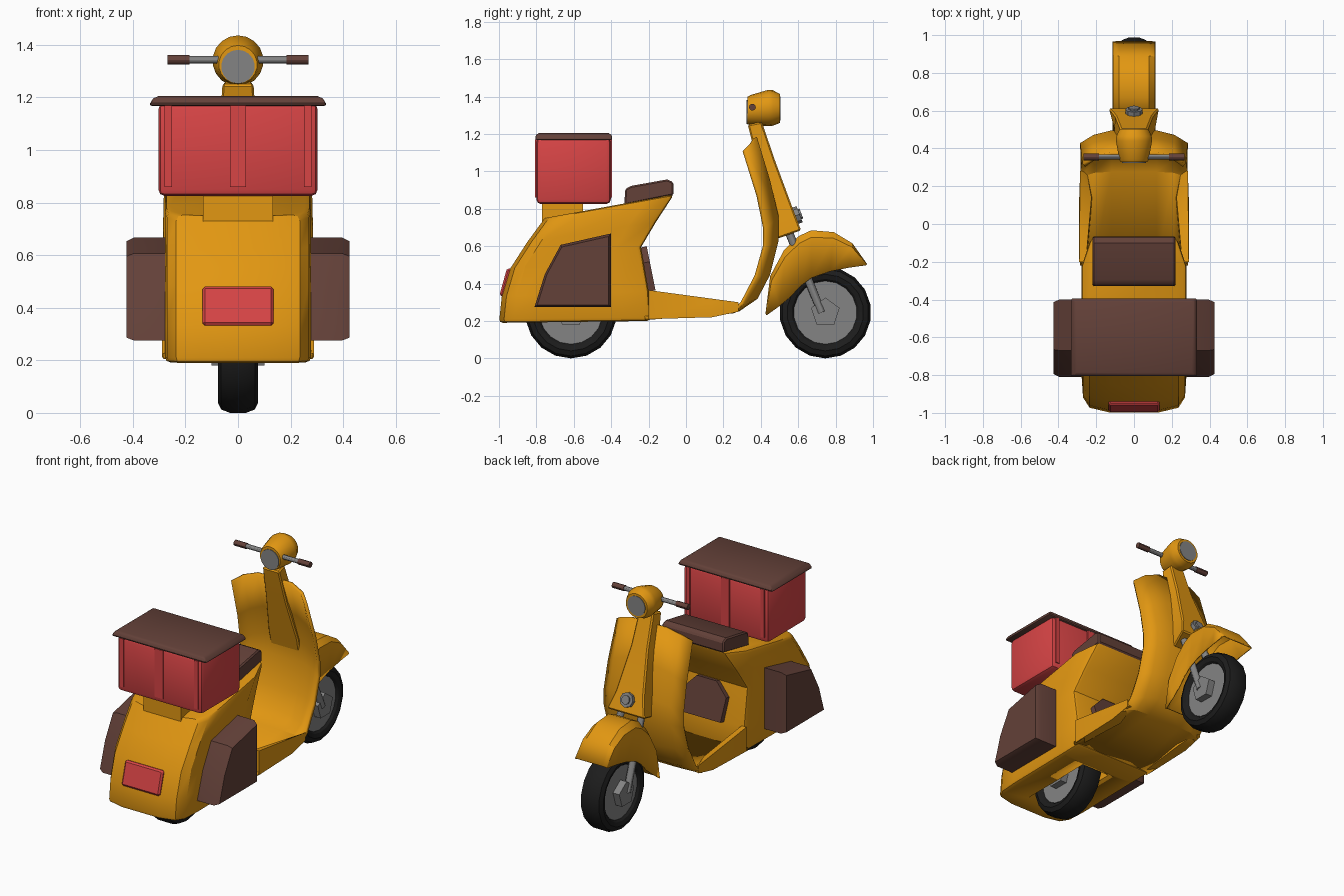
import bpy, bmesh, math
from mathutils import Vector as V

if "Cube" in bpy.data.objects:
    bpy.data.objects.remove(bpy.data.objects["Cube"])


def mat(name, col):
    m = bpy.data.materials.new(name)
    m.diffuse_color = (*col, 1)
    m.use_nodes = True
    m.node_tree.nodes["Principled BSDF"].inputs["Base Color"].default_value = m.diffuse_color
    return m


ORANGE = mat("orange paint", (0.76, 0.31, 0.006))
RED = mat("red plastic", (0.68, 0.058, 0.06))
BROWN = mat("brown leather", (0.125, 0.052, 0.04))
GREY = mat("grey metal", (0.23, 0.23, 0.23))
BLACK = mat("black rubber", (0.012, 0.012, 0.012))


def apply(ob, kind, **kw):
    bpy.context.view_layer.objects.active = ob
    m = ob.modifiers.new(kind, kind)
    for k, v in kw.items():
        setattr(m, k, v)
    bpy.ops.object.modifier_apply(modifier=m.name)


def finish(name, bm, m, bevel=0, seg=2, angle=40):
    bmesh.ops.recalc_face_normals(bm, faces=bm.faces)
    me = bpy.data.meshes.new(name)
    bm.to_mesh(me)
    bm.free()
    me.materials.append(m)
    ob = bpy.data.objects.new(name, me)
    bpy.context.collection.objects.link(ob)
    bpy.ops.object.select_all(action='DESELECT')
    ob.select_set(True)
    bpy.context.view_layer.objects.active = ob
    if bevel:
        apply(ob, 'BEVEL', width=bevel, segments=seg, limit_method='ANGLE',
              angle_limit=math.radians(angle))
    bpy.ops.object.shade_smooth_by_angle(angle=math.radians(30))
    return ob


def loft(name, rings, m, closed=True, caps=True, **kw):
    """Skin a list of equal-length point rings."""
    bm = bmesh.new()
    rows = [[bm.verts.new(p) for p in r] for r in rings]
    n = len(rows[0])
    for a, b in zip(rows, rows[1:]):
        for i in range(n if closed else n - 1):
            j = (i + 1) % n
            bm.faces.new((a[i], a[j], b[j], b[i]))
    if caps:
        bm.faces.new(rows[0])
        bm.faces.new(rows[-1])
    return finish(name, bm, m, **kw)


def circle(c, axis, r, n):
    c, a = V(c), V(axis).normalized()
    up = V((0, 0, 1)) if abs(a.z) < 0.95 else V((0, 1, 0))
    u = (up - a * up.dot(a)).normalized()
    v = a.cross(u)
    return [c + r * (math.cos(2 * math.pi * i / n) * u + math.sin(2 * math.pi * i / n) * v) for i in range(n)]


def rod(name, p, q, r, m, n=12, r2=None, **kw):
    d = V(q) - V(p)
    return loft(name, [circle(p, d, r, n), circle(q, d, r2 or r, n)], m, **kw)


def box(name, x, y, z, m, **kw):
    ring = lambda h: [(x[0], y[0], h), (x[1], y[0], h), (x[1], y[1], h), (x[0], y[1], h)]
    return loft(name, [ring(z[0]), ring(z[1])], m, **kw)


def prism(name, prof, x0, x1, m, **kw):
    return loft(name, [[(x, y, z) for y, z in prof] for x in (x0, x1)], m, **kw)


def mirrored(half):
    """Half outline on +x, from rear to front, closed with its mirror."""
    return half + [(-x, y, z) for x, y, z in reversed(half)]


# wheels
for label, yc in (("front", 0.745), ("rear", -0.615)):
    tread = [(-.05, .165), (-.068, .18), (-.077, .205), (-.064, .232), (-.03, .245)]
    tread += [(-x, r) for x, r in reversed(tread)]
    loft(label + "_tyre", [circle((x, yc, .245), (1, 0, 0), r, 18) for x, r in tread], BLACK, caps=False)
    rod(label + "_wheel_disc", (-.055, yc, .245), (.055, yc, .245), .178, GREY, n=18)
    rod(label + "_hub", (-.1, yc, .245), (.1, yc, .245), .08, GREY, n=5)

# rear body: horizontal outlines stacked upwards
rear = [(-1, .19), (-.985, .33), (-.94, .48), (-.85, .62), (-.755, .75)]
front = [(-.19, .2), (-.2, .36), (-.24, .595), (-.16, .73), (-.064, .877)]
rings = []
for (yr, zr), (yf, zf), wf in zip(rear, front, (.28, .275, .27, .25, .225)):
    zs = lambda y: zr + (zf - zr) * (y - yr) / (yf - yr)
    half = [(.13, yr), (.235, yr + .025), (.27, yr + .08), (.278, yr + .2), (.278, yf - .15), (wf, yf)]
    rings.append(mirrored([(x, y, zs(y)) for x, y in half]))
body = loft("rear_body", rings, ORANGE, bevel=.02, angle=50)
cutter = box("wheel_well_cutter", (-.1, .1), (-.87, -.36), (.1, .5), ORANGE)
apply(body, 'BOOLEAN', object=cutter, operation='DIFFERENCE', solver='EXACT')
bpy.data.objects.remove(cutter)

# leg shield and floor: one bent sheet, edges swept back
edge = [(.31, 1.11), (.385, .87), (.42, .70), (.42, .60), (.375, .44), (.30, .295), (.25, .25), (-.22, .215)]
mid = [(.37, 1.18), (.44, .95), (.485, .76), (.485, .63), (.44, .45), (.375, .325), (.28, .26), (-.22, .215)]
rows = []
for (ye, ze), (ym, zm), w in zip(edge, mid, (.265, .275, .28, .28, .28, .28, .285, .285)):
    h = [(w, ye, ze), (.21, (ye + ym) / 2 + .01, (ze + zm) / 2 + .005), (.12, ym, zm)]
    rows.append(h + [(-x, y, z) for x, y, z in reversed(h)])
shield = loft("leg_shield_and_floor", rows, ORANGE, closed=False, caps=False)
apply(shield, 'SOLIDIFY', thickness=.02, offset=0)

# raised sills along the floor
for s, side in ((1, "right"), (-1, "left")):
    bm = bmesh.new()
    for x, y, z in ((.29, -.2, .21), (.29, -.2, .365), (.255, -.2, .365), (.25, -.2, .21),
                    (.29, .14, .22), (.29, .14, .305), (.225, .14, .29), (.22, .14, .22),
                    (.285, .28, .25), (.285, .28, .3), (.25, .28, .26)):
        bm.verts.new((s * x, y, z))
    bmesh.ops.convex_hull(bm, input=bm.verts)
    finish(side + "_floor_sill", bm, ORANGE)

# brown panel on the front of the body
lo, hi = V((0, -.185, .36)), V((0, -.232, .595))
plate = [(-.13, 0), (.13, 0), (.15, .65), (.07, 1), (-.07, 1), (-.15, .65)]
loft("knee_panel", [[lo.lerp(hi, t) + V((x, d, d * .2)) for x, t in plate] for d in (-.03, .022)], BROWN)

# steering column cover
col = [(.33, 1.25, .06, .405, 1.265, .05), (.385, 1.03, .075, .475, 1.06, .06),
       (.455, .78, .105, .575, .79, .1), (.49, .64, .1, .615, .685, .135)]
loft("column_cover", [mirrored([(wb, yb, zb), (wf, yf, zf)]) for yb, zb, wb, yf, zf, wf in col],
     ORANGE, bevel=.008, seg=1)

# head with lamp and dial
loft("headlamp_shell", [circle((0, y, z), (0, 1, 0), r, 18) for y, z, r in
                        ((.328, 1.325, .073), (.345, 1.328, .08), (.44, 1.339, .097), (.465, 1.339, .095),
                         (.502, 1.336, .077))], ORANGE)
rod("headlamp_lens", (0, .49, 1.336), (0, .506, 1.336), .063, GREY, n=18)
rod("dial", (0, .34, 1.317), (0, .323, 1.317), .064, GREY, n=18)

# handlebar and grips
rod("handlebar", (-.2, .355, 1.343), (.2, .355, 1.343), .014, GREY)
for s, side in ((1, "right"), (-1, "left")):
    rod(side + "_grip", (s * .185, .355, 1.343), (s * .268, .355, 1.343), .018, BROWN)
    # fork legs
    rod(side + "_fork_leg", (s * .07, .54, .70), (s * .088, .725, .245), .022, GREY)

# horn
axis = V((0, .937, .349))
base = V((0, .57, .757))
rod("horn", base, base + axis * .04, .046, GREY, n=8)
rod("horn_centre", base, base + axis * .05, .028, GREY, n=8)

# front fender: open arch over the wheel
outer = [(.425, .24), (.45, .44), (.525, .58), (.605, .655), (.67, .685), (.79, .675), (.89, .615), (.968, .505)]
lower = [(.43, .23), (.50, .28), (.56, .33), (.61, .385), (.67, .43), (.77, .465), (.87, .485), (.962, .498)]
rows = []
for (yo, zo), (yl, zl) in zip(outer, lower):
    h = [(.115, yl, zl), (.112, yl + .85 * (yo - yl), zl + .85 * (zo - zl)), (.08, yo, zo)]
    rows.append(h + [(-x, y, z) for x, y, z in reversed(h)])
fender = loft("front_fender", rows, ORANGE, closed=False, caps=False)
apply(fender, 'SOLIDIFY', thickness=.008, offset=-1)

# saddle bags
bag = [(-.81, .275), (-.40, .275), (-.40, .668), (-.67, .607), (-.755, .45)]
for s, side in ((1, "right"), (-1, "left")):
    c = (-.59, .44)
    loft(side + "_saddle_bag", [[(s * x, c[0] + k * (y - c[0]), c[1] + k * (z - c[1])) for y, z in bag]
                                for x, k in ((.26, 1), (.395, 1), (.425, .93))], BROWN)

# seat
prism("seat", [(-.33, .82), (-.325, .905), (-.295, .922), (-.10, .957), (-.068, .942), (-.066, .873)],
      -.22, .22, BROWN, bevel=.008, seg=1, angle=50)

# tail light, lying on the sloping rear
prism("tail_light", [(-.998, .335), (-.957, .483), (-.92, .475), (-.96, .325)], -.135, .135, RED, bevel=.01, seg=1)

# delivery box with ribs, lid and stand
box("box_stand", (-.133, .133), (-.77, -.55), (.72, .84), ORANGE)
box("delivery_box", (-.303, .303), (-.8, -.402), (.825, 1.18), RED, bevel=.025)
for y0, y1 in ((-.806, -.79), (-.41, -.396)):
    for x in (-.265, 0, .265):
        w = .03 if x == 0 else .014
        box("box_rib", (x - w, x + w), (y0, y1), (.86, 1.17), RED)
lid = lambda ix, iy, z: [(sx * (.338 - ix), -.6 + sy * (.207 - iy), z) for sx, sy in ((-1, -1), (1, -1), (1, 1), (-1, 1))]
loft("box_lid", [lid(0, 0, 1.168), lid(.004, .001, 1.178), lid(.015, .006, 1.196), lid(.035, .022, 1.205)], BROWN,
     bevel=.012, angle=60)
